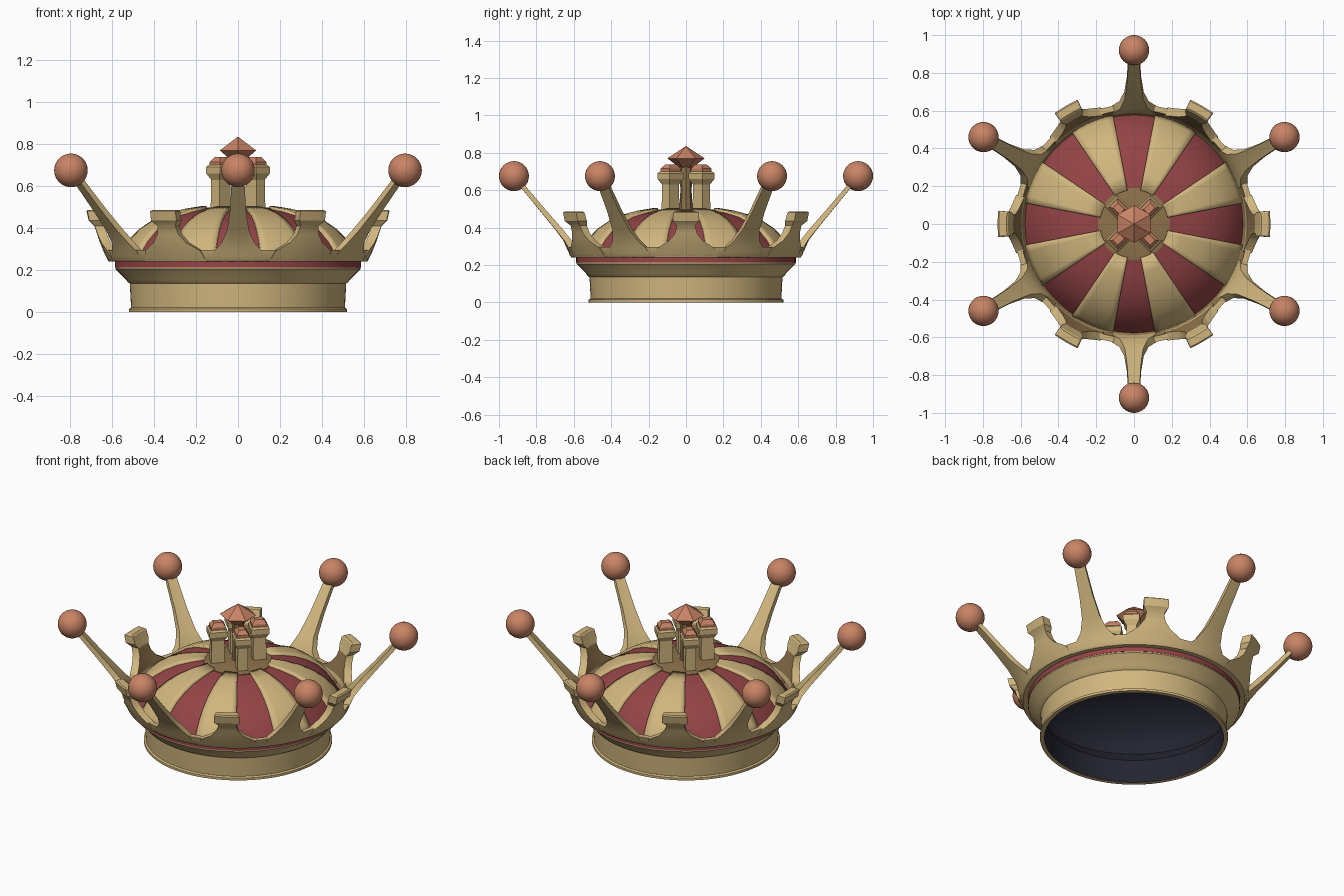
import bpy, bmesh, math
from mathutils import Vector, Matrix

cube = bpy.data.objects.get("Cube")
if cube:
    bpy.data.objects.remove(cube)


def material(name, rgb):
    m = bpy.data.materials.new(name)
    m.use_nodes = True
    color = (*rgb, 1)
    m.diffuse_color = color
    bsdf = m.node_tree.nodes["Principled BSDF"]
    bsdf.inputs["Base Color"].default_value = color
    bsdf.inputs["Roughness"].default_value = 0.6
    return m


gold = material("gold", (0.64, 0.47, 0.21))
brown = material("dark_gold", (0.27, 0.17, 0.07))
red = material("red_cloth", (0.30, 0.058, 0.062))
copper = material("copper", (0.58, 0.23, 0.13))
navy = material("navy_lining", (0.018, 0.018, 0.032))


def skin(name, rings, mats, wrap=True, loop=False, caps=False, rule=None, smooth=True, angle=0):
    """Join rings of points into a surface, optionally closed around, lengthwise or capped."""
    bm = bmesh.new()
    rows = [[bm.verts.new(p) for p in ring] for ring in rings]
    pairs = list(zip(rows, rows[1:]))
    if loop:
        pairs.append((rows[-1], rows[0]))
    for a, b in pairs:
        n = len(a)
        for i in range(n if wrap else n - 1):
            j = (i + 1) % n
            bm.faces.new((a[i], a[j], b[j], b[i]))
    if caps:
        bm.faces.new(rows[0])
        bm.faces.new(rows[-1])
    bmesh.ops.remove_doubles(bm, verts=bm.verts, dist=1e-5)
    bmesh.ops.recalc_face_normals(bm, faces=bm.faces)
    for f in bm.faces:
        if rule:
            f.material_index = rule(f.calc_center_median(), f.normal)
    bmesh.ops.rotate(bm, verts=bm.verts, matrix=Matrix.Rotation(math.radians(angle), 3, "Z"))
    mesh = bpy.data.meshes.new(name)
    bm.to_mesh(mesh)
    bm.free()
    ob = bpy.data.objects.new(name, mesh)
    bpy.context.collection.objects.link(ob)
    for m in mats:
        mesh.materials.append(m)
    if smooth:
        bpy.ops.object.select_all(action="DESELECT")
        ob.select_set(True)
        bpy.context.view_layer.objects.active = ob
        bpy.ops.object.shade_smooth_by_angle(angle=math.radians(32))
    return ob


def polar(r, a, z):
    return Vector((r * math.cos(a), r * math.sin(a), z))


def revolve(name, profile, mats, segs=96, **kw):
    rings = [[polar(r, math.tau * i / segs, z) for i in range(segs)] for r, z in profile]
    return skin(name, rings, mats, **kw)


def prong(name, rows, angle, mats, rule=None):
    """Upright plate bent around the ring; rows are half width, outer radius, height, depth."""
    rings = []
    for w, r, z, d in rows:
        steps = [-1, -0.5, 0, 0.5, 1]
        front = [polar(r, w * s / r, z) for s in steps]
        back = [polar(r - d, w * s / r, z) for s in reversed(steps)]
        rings.append(front + back)
    return skin(name, rings, mats, caps=True, rule=rule, angle=angle)


def stack(name, rows, dist, angle, mat):
    """Four-sided post; rows are radial half size, side half size, height."""
    corners = [(1, 1), (-1, 1), (-1, -1), (1, -1)]
    rings = [[Vector((dist + a * sx, b * sy, z)) for sx, sy in corners] for a, b, z in rows]
    return skin(name, rings, [mat], caps=True, smooth=False, angle=angle)


# Head band with a dark lining inside
base = [(0.495, 0), (0.52, 0), (0.52, 0.014), (0.51, 0.02), (0.516, 0.135), (0.526, 0.142),
        (0.535, 0.155), (0.585, 0.205), (0.585, 0.212), (0.55, 0.212), (0.495, 0.14)]
revolve("head_band", base, [gold, navy], loop=True,
        rule=lambda c, n: int(n.x * c.x + n.y * c.y < -0.1))

# Red stripe and flared collar
revolve("red_stripe", [(0.55, 0.212), (0.587, 0.212), (0.587, 0.24), (0.55, 0.24)], [red], loop=True)
collar = [(0.57, 0.24), (0.612, 0.24), (0.622, 0.25), (0.635, 0.295), (0.605, 0.295), (0.59, 0.26)]
revolve("collar", collar, [gold, brown], loop=True,
        rule=lambda c, n: int(n.x * c.x + n.y * c.y < -0.1))

# Cloth dome, its lining and the cap in the middle
dome = [(0.58, 0.24), (0.555, 0.285), (0.52, 0.335), (0.47, 0.385), (0.41, 0.425),
        (0.34, 0.456), (0.26, 0.477), (0.18, 0.49)]
revolve("cloth_dome", dome, [red])
revolve("dome_lining", [(0.495, 0.13), (0.55, 0.21)] + [(r - 0.015, z - 0.015) for r, z in dome[1:]]
        + [(0, 0.475)], [navy])
revolve("dome_cap", [(0.19, 0.47), (0.19, 0.493), (0.17, 0.497), (0, 0.5)], [brown])

# Raised gold panels between the red stripes
for k in range(8):
    mid = math.radians(22.5 + 45 * k)
    spread = math.radians(11.6)
    rings = [[polar(r, mid + spread * s / 3, z) for s in range(-3, 4)] for r, z in dome]
    panel = skin(f"gold_panel_{k + 1}", rings, [gold], wrap=False)
    thick = panel.modifiers.new("thickness", "SOLIDIFY")
    thick.thickness = 0.028
    thick.offset = 0

# Long prongs with balls and short prongs with flared heads
long_rows = [(0.13, 0.613, 0.24, 0.03), (0.115, 0.638, 0.29, 0.04), (0.078, 0.655, 0.33, 0.04),
             (0.052, 0.70, 0.39, 0.04), (0.038, 0.78, 0.488, 0.035), (0.03, 0.90, 0.635, 0.03)]
short_rows = [(0.17, 0.617, 0.24, 0.03), (0.155, 0.642, 0.29, 0.045), (0.09, 0.658, 0.33, 0.045),
              (0.058, 0.672, 0.37, 0.045), (0.05, 0.685, 0.41, 0.045), (0.07, 0.712, 0.435, 0.06),
              (0.07, 0.722, 0.48, 0.055), (0.06, 0.715, 0.486, 0.04)]


def recess(c, n):
    return int(n.x < -0.6 and 0.3 < c.z < 0.42)


for k in range(6):
    a = 30 + 60 * k
    prong(f"long_prong_{k + 1}", long_rows, a, [gold])
    prong(f"short_prong_{k + 1}", short_rows, a - 30, [gold, brown], recess)
    bpy.ops.mesh.primitive_uv_sphere_add(segments=32, ring_count=16, radius=0.08,
                                         location=polar(0.92, math.radians(a), 0.675))
    ball = bpy.context.object
    ball.name = f"prong_ball_{k + 1}"
    ball.data.materials.append(copper)
    bpy.ops.object.shade_smooth()

# Four posts with copper nubs
post_rows = [(0.038, 0.03, 0.47), (0.036, 0.028, 0.63), (0.052, 0.046, 0.66),
             (0.052, 0.046, 0.69), (0.044, 0.038, 0.70)]
nub_rows = [(0.042, 0.034, 0.695), (0.042, 0.034, 0.715), (0.024, 0.018, 0.738)]
for k in range(4):
    stack(f"post_{k + 1}", post_rows, 0.117, 45 + 90 * k, gold)
    stack(f"post_nub_{k + 1}", nub_rows, 0.115, 45 + 90 * k, copper)

# Faceted gem on its stem
revolve("gem_stem", [(0.036, 0.48), (0.03, 0.6), (0.036, 0.73)], [brown], segs=8, caps=True)
revolve("gem", [(0, 0.695), (0.1, 0.77), (0, 0.836)], [copper], segs=6, smooth=False, angle=30)
